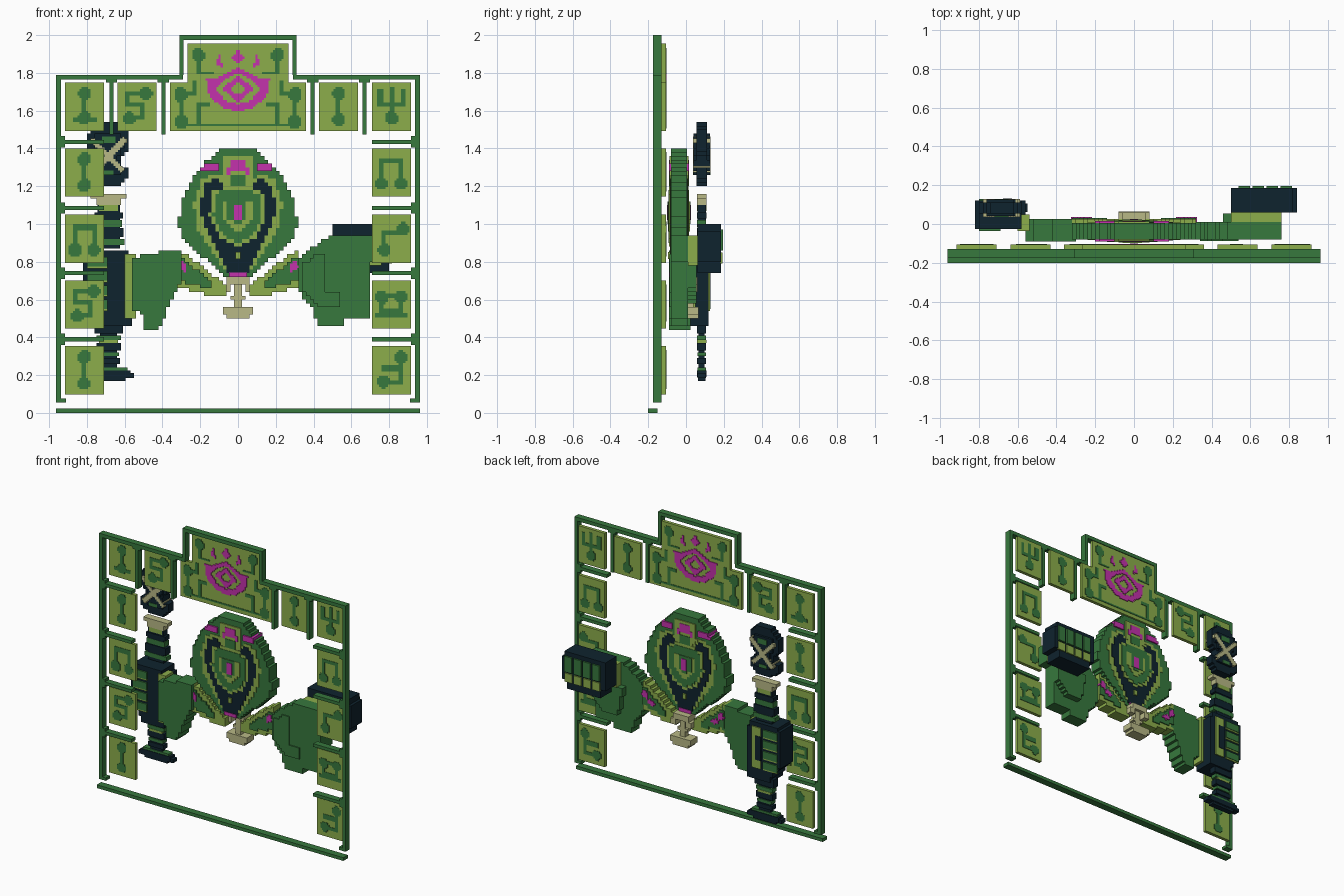
import bpy, bmesh, math

cube = bpy.data.objects.get("Cube")
if cube:
    bpy.data.objects.remove(cube)


def material(name, rgb):
    lin = [((c / 255 + 0.055) / 1.055) ** 2.4 for c in rgb] + [1]
    m = bpy.data.materials.new(name)
    m.use_nodes = True
    m.diffuse_color = lin
    m.node_tree.nodes["Principled BSDF"].inputs["Base Color"].default_value = lin
    return m


GREEN = material("dark green", (55, 120, 61))
LIME = material("light green", (140, 173, 75))
NAVY = material("navy", (15, 35, 46))
PINK = material("magenta", (196, 50, 172))
TAN = material("tan", (184, 184, 134))


def boxes(name, mat, items):
    """One object made of boxes (x0, x1, y0, y1, z0, z1)."""
    bm = bmesh.new()
    for x0, x1, y0, y1, z0, z1 in items:
        r = bmesh.ops.create_cube(bm, size=1)
        for v in r["verts"]:
            v.co = ((x0 + x1) / 2 + v.co.x * (x1 - x0),
                    (y0 + y1) / 2 + v.co.y * (y1 - y0),
                    (z0 + z1) / 2 + v.co.z * (z1 - z0))
    me = bpy.data.meshes.new(name)
    bm.to_mesh(me)
    bm.free()
    me.materials.append(mat)
    ob = bpy.data.objects.new(name, me)
    bpy.context.collection.objects.link(ob)
    return ob


def cells(polys, c):
    """Grid cells whose centres lie inside any of the polygons."""
    out = set()
    for p in polys:
        zs = [q[1] for q in p]
        for k in range(math.floor(min(zs) / c), math.ceil(max(zs) / c)):
            z = (k + 0.5) * c
            xs = sorted(a[0] + (z - a[1]) * (b[0] - a[0]) / (b[1] - a[1])
                        for a, b in zip(p, p[1:] + p[:1]) if (a[1] > z) != (b[1] > z))
            for a, b in zip(xs[::2], xs[1::2]):
                out |= {(i, k) for i in range(math.ceil(a / c - 0.5), math.ceil(b / c - 0.5))}
    return out


def slab(name, mat, y0, y1, polys, cut=(), c=0.02):
    """Stepped plate: polygons in x-z turned into blocks, extruded along y."""
    todo, items = cells(polys, c) - cells(cut, c), []
    while todo:
        i, k = min(todo, key=lambda q: (q[1], q[0]))
        w = h = 1
        while (i + w, k) in todo:
            w += 1
        while all((i + n, k + h) in todo for n in range(w)):
            h += 1
        todo -= {(i + n, k + m) for n in range(w) for m in range(h)}
        items.append((i * c, (i + w) * c, y0, y1, k * c, (k + h) * c))
    return boxes(name, mat, items)


def flip(p):
    return [(-x, z) for x, z in p]


def sym(half):
    return half + flip(half)[::-1]


def rect(x0, x1, z0, z1):
    return [(x0, z0), (x1, z0), (x1, z1), (x0, z1)]


def node(x, z, r):
    return [(x + r * math.cos(math.pi * (k + .5) / 4), z + r * math.sin(math.pi * (k + .5) / 4)) for k in range(8)]


def trace(path, w=0.013):
    return [rect(min(a[0], b[0]) - w, max(a[0], b[0]) + w, min(a[1], b[1]) - w, max(a[1], b[1]) + w)
            for a, b in zip(path, path[1:])]


# Frame
F0, F1 = -0.175, -0.13
bars = [(-0.31, 0.31, F0, F1, 1.975, 2.0)]
for s in (-1, 1):
    def bar(x0, x1, z0, z1):
        bars.append((min(s * x0, s * x1), max(s * x0, s * x1), F0, F1, z0, z1))
    bar(0.937, 0.963, 0.055, 1.79)
    bar(0.91, 0.937, 0.055, 0.075)
    bar(0.29, 0.937, 1.765, 1.79)
    bar(0.288, 0.31, 1.79, 1.975)
    for x in (0.395, 0.67):
        bar(x - 0.011, x + 0.011, 1.475, 1.765)
        bar(x - 0.03, x + 0.03, 1.75, 1.765)
    for z in (1.435, 1.085, 0.74, 0.39):
        bar(0.71, 0.937, z - 0.011, z + 0.011)
        bar(0.917, 0.937, z - 0.03, z + 0.03)
boxes("frame", GREEN, bars)
boxes("bottom_rail", GREEN, [(-0.963, 0.963, -0.2, -0.15, 0, 0.023)])

# Panels with circuit traces: (centre x, centre z, paths, nodes), drawn in hundredths
P0, P1 = -0.13, -0.107
DUMB = ([[(0, 7), (0, -7)]], [(0, 7), (0, -7)])
HOOP = ([[(-5, -6), (-5, 6), (5, 6), (5, -6)]], [(-5, -6), (5, -6)])
BEND = ([[(5, 7), (-5, 7), (-5, 1), (3, 1), (3, -6), (-4, -6)]], [(-4, -6), (5, 7)])
FORK = ([[(0, -6), (0, 9)], [(-6, 8), (-6, 1), (6, 1), (6, 8)]], [(0, -6)])
KEY = ([[(0, 7), (0, -6)], [(-5, -7), (5, -7)]], [(0, 7), (0, -6)])
LINE = ([[(6, 8), (6, 3), (-4, 3), (-4, -6)]], [(-4, -6), (6, 5)])
RING = ([[(-5, -4), (-5, 5), (5, 5), (5, -4), (-5, -4)], [(-7, -6), (7, -6)]], [(-5, 4), (5, 4)])
WYE = ([[(5, 8), (5, 1), (-4, 1)], [(5, -1), (5, -6), (-4, -6)]], [(-4, -6), (5, 7)])
ROWS = (1.62, 1.273, 0.922, 0.574, 0.225)
layout = [(-0.535, 1.62, BEND), (0.533, 1.62, DUMB)]
layout += [(-0.813, z, g) for z, g in zip(ROWS, (KEY, DUMB, HOOP, BEND, DUMB))]
layout += [(0.813, z, g) for z, g in zip(ROWS, (FORK, HOOP, LINE, RING, WYE))]
for x, z, (paths, nodes) in layout:
    boxes("side_panel", LIME, [(x - 0.103, x + 0.103, P0, P1, z - 0.128, z + 0.128)])
    shapes = [q for p in paths for q in trace([(x + a / 100, z + b / 100) for a, b in p])]
    shapes += [node(x + a / 100, z + b / 100, 0.036) for a, b in nodes]
    slab("panel_circuit", GREEN, P0 - 0.003, P1 + 0.003, shapes, c=0.0115)

boxes("crest_panel", LIME, [(-0.36, 0.36, P0, P1, 1.492, 1.75), (-0.268, 0.268, P0, P1, 1.75, 1.955)])
half = [node(0.21, 1.895, 0.036), node(0.30, 1.685, 0.04), node(0.30, 1.54, 0.04)]
for p in ([(0.21, 1.9), (0.21, 1.8), (0.14, 1.8)], [(0.3, 1.7), (0.3, 1.53)],
          [(0, 1.525), (0.3, 1.525)], [(0.21, 1.53), (0.21, 1.63), (0.16, 1.63)], [(0.3, 1.69), (0.23, 1.69), (0.23, 1.75)]):
    half += trace(p, 0.009)
slab("crest_circuit", GREEN, P0 - 0.003, P1 + 0.003, half + [flip(p) for p in half], c=0.0115)

# Eye-shaped emblem with a small crown
E = (P0 - 0.005, P1 + 0.005)
slab("emblem_ring", PINK, *E, [sym([(0, 1.83), (0.06, 1.80), (0.11, 1.77), (0.17, 1.77), (0.15, 1.67), (0.07, 1.61), (0, 1.6)])],
     cut=[sym([(0, 1.80), (0.06, 1.77), (0.12, 1.72), (0.07, 1.655), (0, 1.635)])], c=0.0115)
slab("emblem_core", PINK, *E, [sym([(0, 1.785), (0.085, 1.715), (0, 1.645)])],
     cut=[sym([(0, 1.75), (0.04, 1.715), (0, 1.68)])], c=0.0115)
spark = [(0.08, 1.83), (0.12, 1.84), (0.1, 1.9)]
slab("emblem_crown", PINK, *E, [sym([(0, 1.93), (0.03, 1.88), (0, 1.85)]), spark, flip(spark)], c=0.0115)

# Head: nested shields, each a little proud of the last on both sides
head = [
    ("head_shell", GREEN, [(0.085, 1.40), (0.17, 1.33), (0.22, 1.27), (0.255, 1.21), (0.30, 1.12), (0.314, 1.0),
                           (0.29, 0.92), (0.24, 0.87), (0.06, 0.72)]),
    ("face_rim", LIME, [(0, 1.22), (0.05, 1.22), (0.12, 1.27), (0.19, 1.24), (0.235, 1.1), (0.21, 0.97), (0.06, 0.74)]),
    ("face_shield", NAVY, [(0, 1.19), (0.04, 1.19), (0.125, 1.24), (0.17, 1.21), (0.205, 1.1), (0.18, 0.99), (0.05, 0.74)]),
    ("inner_rim", LIME, [(0.06, 1.20), (0.13, 1.17), (0.15, 1.05), (0.09, 0.92), (0, 0.88)]),
    ("inner_shield", GREEN, [(0.06, 1.19), (0.12, 1.15), (0.13, 1.05), (0.08, 0.94), (0, 0.905)]),
    ("heart_rim", LIME, [(0.07, 1.13), (0.08, 1.02), (0.0, 0.95)]),
    ("heart", GREEN, [(0.05, 1.12), (0.05, 1.03), (0.0, 0.99)]),
    ("heart_gem", PINK, [(0.022, 1.10), (0.022, 1.03)]),
]
for n, (name, mat, p) in enumerate(head):
    slab(name, mat, -0.08 - n * 0.003, 0.005 + n * 0.003, [sym(p)])
slab("brow_plate", LIME, -0.087, 0.012, [sym([(0.07, 1.36), (0.09, 1.25), (0.04, 1.18)])])
slab("brow_band", PINK, -0.09, 0.015, [sym([(0.1, 1.33), (0.18, 1.31), (0.2, 1.27), (0.1, 1.29)])],
     cut=[rect(-0.1, 0.1, 1, 2)])
slab("brow_gem", PINK, -0.09, 0.015, [sym([(0.02, 1.35), (0.06, 1.28), (0.06, 1.26), (0.02, 1.28)])])
slab("brow_face", GREEN, -0.09, 0.015, [sym([(0.05, 1.255), (0.03, 1.2)])])
chin = [(0.012, 0.90), (0.07, 0.945), (0.07, 0.96), (0.012, 0.92)]
slab("chin_marks", LIME, -0.096, 0.02, [sym([(0.012, 0.85), (0.012, 0.82)])], c=0.012)
slab("chin_tip", PINK, -0.09, 0.015, [rect(-0.05, 0.05, 0.72, 0.745)], c=0.012)

# Collar wedges with pink patches
wedge = [(0.33, 0.86), (0.27, 0.84), (0.07, 0.68), (0.05, 0.61), (0.14, 0.62), (0.31, 0.66)]
inner = [(0.33, 0.84), (0.28, 0.81), (0.12, 0.68), (0.16, 0.66), (0.32, 0.70)]
patch = [(0.31, 0.81), (0.27, 0.78), (0.28, 0.74), (0.32, 0.77)]
patch2 = [(0.26, 0.76), (0.21, 0.72), (0.25, 0.71), (0.28, 0.73)]
for side, f in (("left", lambda p: p), ("right", flip)):
    slab(side + "_collar_trim", LIME, -0.06, 0.025, [f(wedge)])
    slab(side + "_collar", GREEN, -0.07, 0.032, [f(inner)])
    slab(side + "_collar_patch", PINK, -0.075, 0.037, [f(patch)], c=0.012)
    slab(side + "_collar_patch_back", PINK, 0.03, 0.037, [f(patch2)], c=0.012)

# Buckle at the centre
slab("buckle_top", TAN, -0.02, 0.06, [rect(-0.06, 0.06, 0.68, 0.72), rect(-0.08, 0.08, 0.65, 0.68)],
     cut=[rect(-0.04, 0.04, 0.64, 0.68)])
slab("buckle_stem", TAN, 0.0, 0.04, [rect(-0.02, 0.02, 0.56, 0.68), rect(-0.04, 0.04, 0.60, 0.62)])
slab("buckle_base", TAN, -0.015, 0.065, [rect(-0.08, 0.08, 0.53, 0.57), rect(-0.06, 0.06, 0.495, 0.53)])

# Left arm and forward fist
slab("left_arm", GREEN, -0.08, 0.01, [[(0.315, 0.80), (0.385, 0.87), (0.50, 0.95), (0.77, 0.95), (0.77, 0.80), (0.71, 0.80),
                                      (0.71, 0.50), (0.57, 0.50), (0.57, 0.46), (0.42, 0.45), (0.40, 0.55), (0.315, 0.65)]])
slab("left_forearm_plate", GREEN, -0.088, -0.08, [[(0.34, 0.78), (0.4, 0.84), (0.46, 0.84), (0.46, 0.64), (0.55, 0.64), (0.55, 0.57),
                                                  (0.42, 0.57), (0.34, 0.66)]])
slab("left_forearm_underside", GREEN, 0.01, 0.055, [[(0.46, 0.78), (0.7, 0.78), (0.7, 0.66), (0.62, 0.58), (0.5, 0.58)]])
slab("left_cuff", LIME, 0.01, 0.065, [rect(0.5, 0.77, 0.78, 0.95)])
slab("left_fist", NAVY, 0.06, 0.185, [[(0.5, 1.0), (0.82, 1.0), (0.82, 0.96), (0.85, 0.96), (0.85, 0.8), (0.8, 0.8),
                                      (0.8, 0.75), (0.54, 0.75), (0.54, 0.8), (0.5, 0.8)]])
xs = [0.54 + 0.072 * k for k in range(4)]
boxes("left_knuckles", GREEN, [(x, x + 0.058, 0.18, 0.197, 0.86, 0.97) for x in xs])
boxes("left_fingers", LIME, [(x, x + 0.058, 0.18, 0.194, 0.79, 0.85) for x in xs])

# Right arm and fist around the staff
slab("right_arm", GREEN, -0.09, 0.025, [[(-0.55, 0.82), (-0.50, 0.84), (-0.31, 0.865), (-0.29, 0.80), (-0.31, 0.68), (-0.385, 0.52),
                                       (-0.41, 0.45), (-0.5, 0.45), (-0.5, 0.505), (-0.55, 0.55)]])
slab("right_cuff", LIME, -0.035, 0.05, [rect(-0.6, -0.54, 0.5, 0.84)])
slab("right_fist", NAVY, -0.025, 0.12, [[(-0.78, 0.87), (-0.6, 0.87), (-0.57, 0.83), (-0.57, 0.46), (-0.74, 0.46), (-0.76, 0.54),
                                       (-0.82, 0.58), (-0.82, 0.82)]])
zs = [0.55 + 0.075 * k for k in range(4)]
boxes("right_fingers", GREEN, [(-0.8, -0.69, y, y + 0.012, z, z + 0.05) for z in zs for y in (-0.035, 0.118)])
boxes("right_finger_edges", LIME, [(-0.8, -0.69, y, y + 0.008, z - 0.01, z) for z in zs for y in (-0.033, 0.118)])
boxes("right_hand_back", LIME, [(-0.67, -0.6, 0.11, 0.128, 0.54, 0.83)])
boxes("right_hand_plate", NAVY, [(-0.675, -0.63, 0.12, 0.131, 0.6, 0.77)])

# Staff: stacked blocks (half width, z0, z1, half depth) about its axis
SX, SY = -0.685, 0.083


def stack(name, mat, rows):
    boxes(name, mat, [(SX - w, SX + w, SY - d, SY + d, a, b) for w, a, b, d in rows])


stack("staff_shaft", NAVY, [(0.06, 0.87, 1.1, 0.022), (0.08, 0.93, 0.98, 0.026), (0.075, 1.03, 1.06, 0.026),
                            (0.045, 0.22, 0.5, 0.016), (0.075, 0.42, 0.48, 0.024), (0.065, 0.33, 0.37, 0.024), (0.06, 0.26, 0.29, 0.024)])
stack("staff_bands", GREEN, [(0.07, 0.985, 1.02, 0.024), (0.085, 0.89, 0.92, 0.024), (0.065, 0.385, 0.41, 0.024),
                             (0.055, 0.3, 0.32, 0.022), (0.1, 0.225, 0.24, 0.022)])
stack("staff_trim", LIME, [(0.05, 1.07, 1.1, 0.026), (0.05, 0.37, 0.385, 0.026)])
stack("staff_cap", TAN, [(0.095, 1.135, 1.16, 0.026), (0.065, 1.1, 1.135, 0.026)])
stack("staff_foot", NAVY, [(0.115, 0.19, 0.225, 0.026), (0.135, 0.185, 0.21, 0.022), (0.09, 0.17, 0.19, 0.02)])

# Floating staff head with crossed straps
top = [(0.05, 1.535), (0.09, 1.50), (0.115, 1.47), (0.115, 1.40), (0.07, 1.35), (0.075, 1.31), (0.11, 1.29), (0.11, 1.25), (0.06, 1.21)]
slab("staff_head", NAVY, SY - 0.028, SY + 0.028, [[(x + SX, z) for x, z in sym(top)]])
slab("staff_head_core", NAVY, SY - 0.043, SY + 0.043, [[(x + SX, z) for x, z in sym([(0.05, 1.49), (0.08, 1.46), (0.08, 1.40),
                                                                               (0.05, 1.35), (0.08, 1.29), (0.05, 1.26)])]])
strap = [(-0.1, 1.44), (-0.08, 1.46), (0.09, 1.29), (0.07, 1.27)]
slab("staff_head_straps", TAN, SY - 0.047, SY + 0.047, [[(SX + s * x, z) for x, z in strap] for s in (-1, 1)], c=0.012)
slab("staff_head_inlay", GREEN, SY - 0.046, SY + 0.046, [rect(SX - 0.04, SX + 0.04, 1.43, 1.47), rect(SX - 0.03, SX + 0.03, 1.26, 1.29)], c=0.012)
